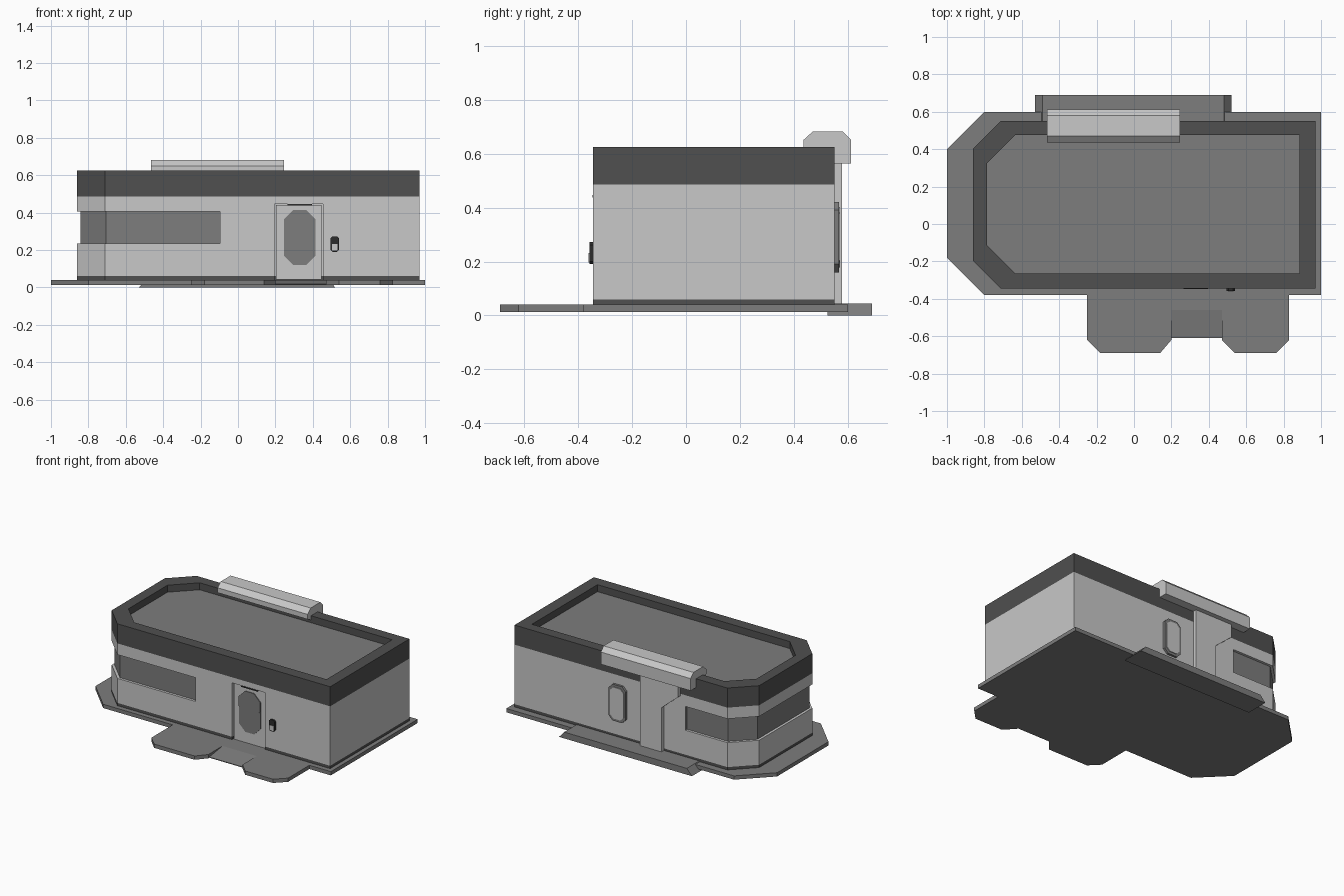
import bpy, bmesh
from mathutils import Vector

if "Cube" in bpy.data.objects:
    bpy.data.objects.remove(bpy.data.objects["Cube"])


def material(name, v):
    m = bpy.data.materials.new(name)
    m.diffuse_color = (v, v, v, 1)
    m.use_nodes = True
    m.node_tree.nodes["Principled BSDF"].inputs["Base Color"].default_value = m.diffuse_color
    return m


LIGHT = material("light grey", 0.58)
MID = material("mid grey", 0.205)
DARK = material("dark grey", 0.08)
BLACK = material("near black", 0.025)


def finish(name, bm, mats, rule=None):
    bmesh.ops.recalc_face_normals(bm, faces=bm.faces)
    if rule:
        for f in bm.faces:
            f.material_index = rule(f)
    me = bpy.data.meshes.new(name)
    bm.to_mesh(me)
    bm.free()
    for m in mats:
        me.materials.append(m)
    ob = bpy.data.objects.new(name, me)
    bpy.context.collection.objects.link(ob)
    return ob


def prism(name, pts, a, b, mats, axis='z', rule=None):
    """Extrude a 2D profile from a to b along an axis."""
    place = {'z': lambda p, t: (p[0], p[1], t),
             'y': lambda p, t: (p[0], t, p[1]),
             'x': lambda p, t: (t, p[0], p[1])}[axis]
    bm = bmesh.new()
    lo = [bm.verts.new(place(p, a)) for p in pts]
    hi = [bm.verts.new(place(p, b)) for p in pts]
    bm.faces.new(lo)
    bm.faces.new(hi)
    for i in range(len(pts)):
        j = (i + 1) % len(pts)
        bm.faces.new((lo[i], lo[j], hi[j], hi[i]))
    return finish(name, bm, mats, rule)


def ring(name, outer, inner, z0, z1, mats):
    bm = bmesh.new()
    loops = [[bm.verts.new((x, y, z)) for x, y in pts]
             for pts, z in ((outer, z0), (outer, z1), (inner, z1), (inner, z0))]
    n = len(outer)
    for k in range(4):
        p, q = loops[k], loops[(k + 1) % 4]
        for i in range(n):
            j = (i + 1) % n
            bm.faces.new((p[i], p[j], q[j], q[i]))
    return finish(name, bm, mats)


def left_chamfered(x0, x1, y0, y1, c):
    return [(x1, y0), (x1, y1), (x0 + c, y1), (x0, y1 - c), (x0, y0 + c), (x0 + c, y0)]


def octagon(x0, x1, z0, z1, c):
    return [(x0 + c, z0), (x1 - c, z0), (x1, z0 + c), (x1, z1 - c),
            (x1 - c, z1), (x0 + c, z1), (x0, z1 - c), (x0, z0 + c)]


def rect(x0, x1, y0, y1):
    return [(x0, y0), (x1, y0), (x1, y1), (x0, y1)]


# ground slab with two front lobes
slab = [(1, -.38), (1, .6), (-.8, .6), (-1, .4), (-1, -.18), (-.8, -.38),
        (-.25, -.38), (-.25, -.62), (-.18, -.69), (.14, -.69), (.2, -.62), (.2, -.46),
        (.47, -.46), (.47, -.62), (.54, -.69), (.76, -.69), (.83, -.62), (.83, -.38)]
prism("ground_slab", slab, .013, .04, [MID])
prism("entry_ramp", [(-.46, .013), (-.46, .04), (-.61, .018), (-.61, .013)], .2, .47, [MID], 'x')
prism("rear_platform", [(-.53, 0), (-.49, .045), (.48, .045), (.52, 0)], .525, .69, [MID], 'y')

# wall layers, with the door recess and the wraparound window cut into the outline
X0, X1, Y0, Y1, C = -.86, .97, -.345, .55, .148
DOOR = [(.195, Y0), (.195, Y0 + .02), (.455, Y0 + .02), (.455, Y0)]


def wall_outline(window, door):
    if window:
        d = .018
        g = left_chamfered(X0 + d, X1, Y0 + d, Y1 - d, C - .59 * d)
        pts = [(X1, Y0), (X1, Y1), (-.38, Y1), (-.38, Y1 - d)] + g[2:]
        pts += [(-.095, Y0 + d), (-.095, Y0)]
    else:
        pts = left_chamfered(X0, X1, Y0, Y1, C)
    return pts + (DOOR if door else [])


def glass(f):
    return int(abs(f.normal.z) < .5 and f.calc_center_median().x < -.1)


prism("wall_skirting", wall_outline(False, True), .04, .06, [DARK])
prism("wall_below_window", wall_outline(False, True), .06, .235, [LIGHT])
prism("wall_window_level", wall_outline(True, True), .235, .405, [LIGHT, MID], rule=glass)
prism("wall_over_window", wall_outline(False, True), .405, .445, [LIGHT])
prism("wall_top", wall_outline(False, False), .445, .485, [LIGHT])

# parapet and sunken roof
roof = left_chamfered(-.785, .885, -.265, .475, .15)
ring("parapet", left_chamfered(X0, X1, Y0, Y1, C), roof, .485, .625, [DARK])
prism("roof", roof, .486, .575, [MID])

# front door with its window, lamp and keypad
prism("door", rect(.203, .447, .042, .44), -.335, -.322, [LIGHT], 'y')
prism("door_panel", octagon(.245, .415, .12, .41, .05), -.339, -.334, [MID], 'y')
prism("door_window", octagon(.245, .415, .245, .413, .05), -.343, -.338, [MID], 'y')
prism("door_lamp", rect(.265, .395, .437, .447), -.347, -.33, [BLACK], 'y')
prism("keypad", octagon(.495, .54, .19, .272, .01), -.358, -.344, [BLACK], 'y')
prism("keypad_screen", rect(.502, .533, .197, .232), -.361, -.357, [LIGHT], 'y')

# rear duct, hatch and roof unit
duct = [(-.04, .045), (-.04, .57), (-.34, .57), (-.34, .47), (-.21, .36), (-.21, .045)]
prism("rear_duct", duct, .54, .578, [LIGHT], 'y')
prism("rear_hatch_frame", octagon(.08, .215, .16, .42, .03), .545, .566, [MID], 'y')
prism("rear_hatch", octagon(.095, .2, .178, .402, .025), .56, .571, [LIGHT], 'y')
unit = [(.435, .615), (.435, .65), (.47, .682), (.58, .682), (.612, .65), (.612, .563), (.54, .563)]
prism("roof_unit", unit, -.465, .245, [LIGHT], 'x')
